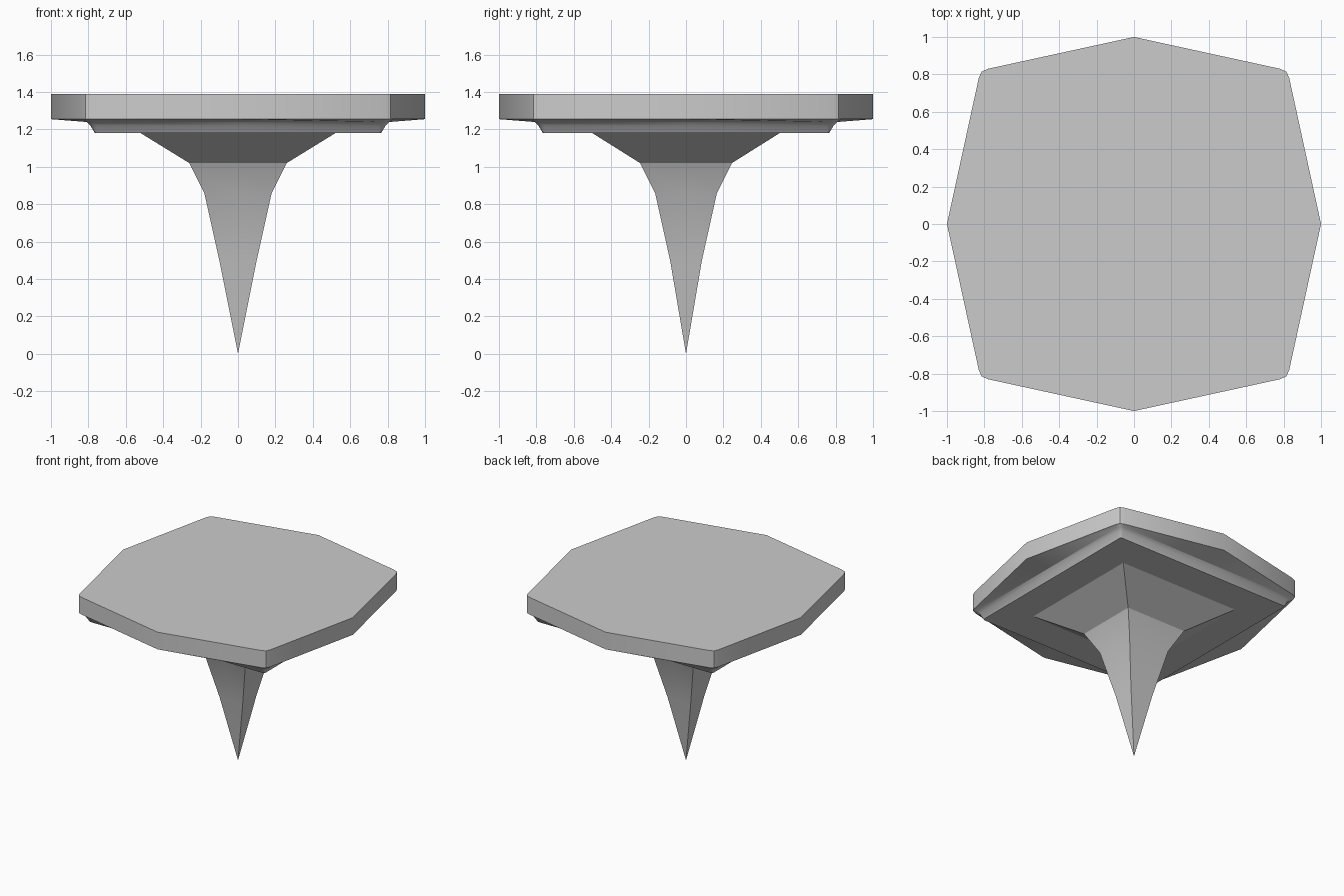
import bpy, bmesh, math

if "Cube" in bpy.data.objects:
    bpy.data.objects.remove(bpy.data.objects["Cube"])


def ring(hx, hy, z, mid=None, c=0.0):
    """Closed loop of 16 points: four clipped corners plus four side midpoints."""
    m = mid or 1.0
    quarter = [(m, 0), (1, 1 - c), (1 - c * 0.3, 1 - c * 0.3), (1 - c, 1)]
    pts = []
    for k in range(4):
        for x, y in quarter:
            for _ in range(k):
                x, y = -y, x
            pts.append((x * hx, y * hy, z))
    return pts


def loft(name, rings, cap_first=False, angle=30):
    bm = bmesh.new()
    loops = [[bm.verts.new(p) for p in r] for r in rings]
    if cap_first:
        bm.faces.new(loops[0])
    for a, b in zip(loops, loops[1:]):
        for i in range(16):
            j = (i + 1) % 16
            bm.faces.new((a[i], b[i], b[j], a[j]))
    bmesh.ops.remove_doubles(bm, verts=bm.verts, dist=0.0005)
    bmesh.ops.recalc_face_normals(bm, faces=bm.faces)
    # open shells: make sure the faces point outward
    low = min(bm.faces, key=lambda f: f.calc_center_median().z)
    if low.normal.z > 0:
        bmesh.ops.reverse_faces(bm, faces=bm.faces)
    me = bpy.data.meshes.new(name)
    bm.to_mesh(me)
    bm.free()
    ob = bpy.data.objects.new(name, me)
    bpy.context.collection.objects.link(ob)
    bpy.ops.object.select_all(action='DESELECT')
    ob.select_set(True)
    bpy.context.view_layer.objects.active = ob
    bpy.ops.object.shade_smooth_by_angle(angle=math.radians(angle))
    return ob


# Flat slab with bowed sides, the stepped square skirt below it, and the underside
loft("tabletop", [
    ring(0.83, 0.83, 1.39, 1 / 0.83, 0.06),
    ring(0.83, 0.83, 1.255, 1 / 0.83, 0.06),
    ring(0.81, 0.81, 1.24, None, 0.05),
    ring(0.79, 0.79, 1.222, None, 0.04),
    ring(0.765, 0.765, 1.18, None, 0.02),
    ring(0.52, 0.50, 1.18),
], cap_first=True)

# Four-sided flared spike that hangs from the underside down to a point
loft("spike", [
    ring(0.52, 0.50, 1.18),
    ring(0.26, 0.245, 1.02),
    ring(0.18, 0.165, 0.86),
    ring(0.10, 0.085, 0.50),
    ring(0.0, 0.0, 0.0),
])
